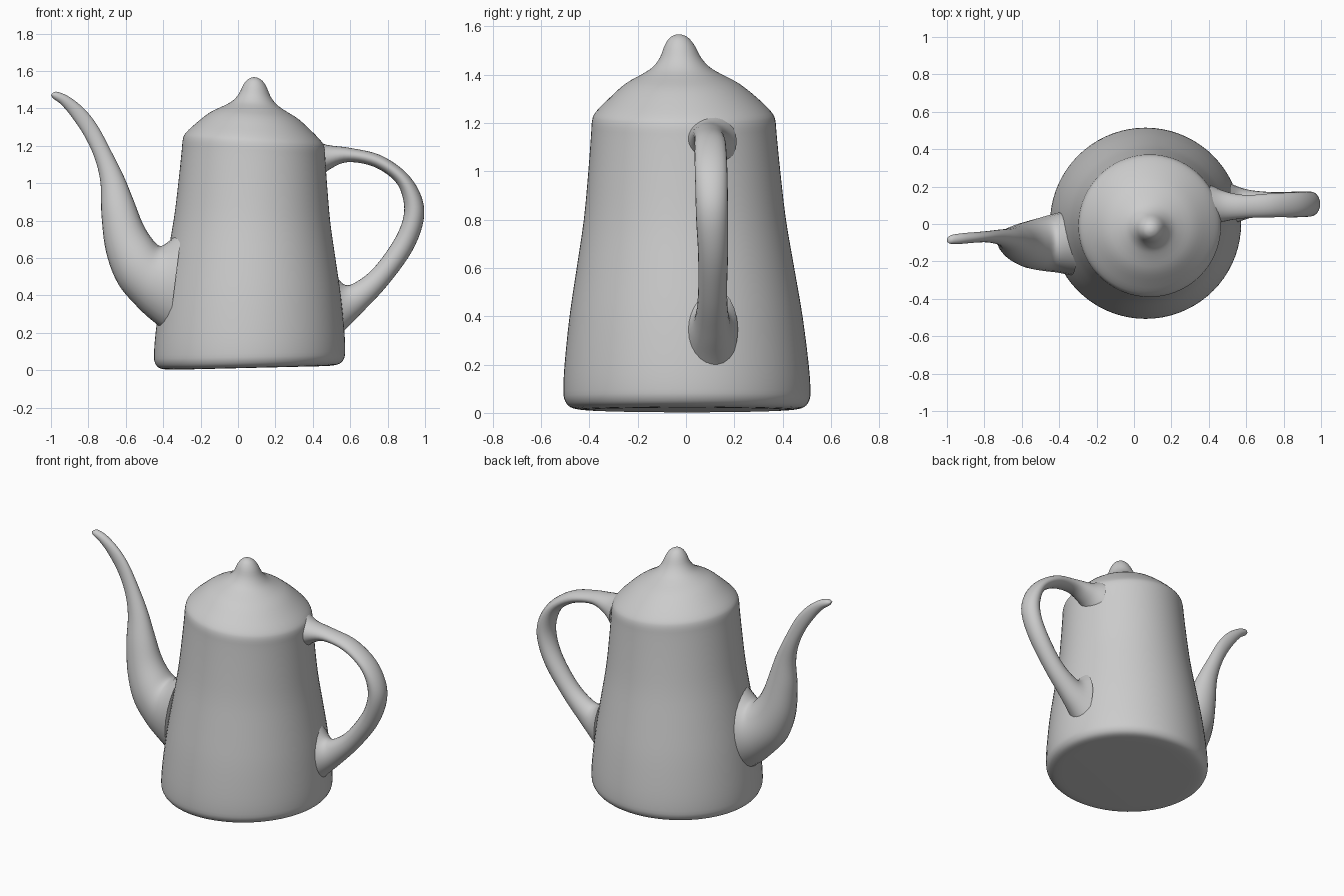
import bpy
import math


def smooth_rows(rows, steps):
    """Catmull-Rom interpolation through rows of numbers."""
    out = []
    last = len(rows) - 1
    for i in range(last):
        a, b, c, d = (rows[max(i - 1, 0)], rows[i], rows[i + 1], rows[min(i + 2, last)])
        for s in range(steps):
            t = s / steps
            out.append([0.5 * (2 * q + (r - p) * t + (2 * p - 5 * q + 4 * r - w) * t * t
                               + (3 * q - p - 3 * r + w) * t ** 3)
                        for p, q, r, w in zip(a, b, c, d)])
    out.append(list(rows[-1]))
    return out


def skin(name, rings):
    """Closed surface through equally sized rings of points."""
    n = len(rings[0])
    verts = [p for ring in rings for p in ring]
    faces = [(k * n + i, k * n + (i + 1) % n, (k + 1) * n + (i + 1) % n, (k + 1) * n + i)
             for k in range(len(rings) - 1) for i in range(n)]
    faces += [tuple(reversed(range(n))), tuple(range(len(verts) - n, len(verts)))]
    mesh = bpy.data.meshes.new(name)
    mesh.from_pydata(verts, [], faces)
    obj = bpy.data.objects.new(name, mesh)
    bpy.context.collection.objects.link(obj)
    bpy.ops.object.select_all(action='DESELECT')
    obj.select_set(True)
    bpy.context.view_layer.objects.active = obj
    bpy.ops.object.mode_set(mode='EDIT')
    bpy.ops.mesh.select_all(action='SELECT')
    bpy.ops.mesh.normals_make_consistent(inside=False)
    bpy.ops.object.mode_set(mode='OBJECT')
    bpy.ops.object.shade_smooth_by_angle(angle=math.radians(50))
    return obj


def body_ring(z, r, n=72):
    """Slightly leaning, slightly tilted circle."""
    cx, cy = 0.06 + 0.02 * z, 0.005 - 0.012 * z - 0.06 * max(0, z - 1.3)
    tilt = 0.025 - 0.075 * z
    ring = []
    for i in range(n):
        a = 2 * math.pi * i / n
        dx = r * math.cos(a)
        ring.append((cx + dx, cy + r * math.sin(a), z + tilt * dx))
    return ring


def limb(name, sections, steps=5, n=24):
    """Tube from sections: outer x, z, inner x, z, centre y, half depth."""
    rings = []
    for ox, oz, ix, iz, y, h in smooth_rows(sections, steps):
        ring = []
        for i in range(n):
            a = 2 * math.pi * i / n
            t = 0.5 + 0.5 * math.cos(a)
            ring.append((ix + (ox - ix) * t, y + h * math.sin(a), iz + (oz - iz) * t))
        rings.append(ring)
    return skin(name, rings)


# Body with domed top and knob: height, radius
profile = [(0.012, 0.40), (0.015, 0.45), (0.025, 0.485), (0.05, 0.505), (0.09, 0.511),
           (0.2, 0.505), (0.4, 0.482), (0.6, 0.45), (0.8, 0.418), (1.0, 0.397),
           (1.15, 0.384), (1.21, 0.379), (1.245, 0.363), (1.3, 0.308), (1.36, 0.237),
           (1.4, 0.165), (1.43, 0.118), (1.47, 0.085), (1.52, 0.062), (1.55, 0.04),
           (1.563, 0.018), (1.566, 0.004)]
skin("pot_body", [body_ring(z, r) for z, r in smooth_rows(profile, 3)])

# Curved spout, broad at the root and thin at the tip
limb("spout", [
    (-0.37, 0.20, -0.30, 0.75, -0.10, 0.175),
    (-0.44, 0.25, -0.375, 0.685, -0.10, 0.16),
    (-0.53, 0.33, -0.42, 0.665, -0.105, 0.147),
    (-0.64, 0.46, -0.465, 0.71, -0.11, 0.128),
    (-0.705, 0.63, -0.51, 0.785, -0.105, 0.105),
    (-0.73, 0.83, -0.555, 0.90, -0.095, 0.08),
    (-0.735, 1.00, -0.61, 1.035, -0.08, 0.055),
    (-0.765, 1.13, -0.675, 1.165, -0.07, 0.04),
    (-0.82, 1.25, -0.75, 1.305, -0.068, 0.03),
    (-0.89, 1.355, -0.82, 1.395, -0.072, 0.028),
    (-0.945, 1.42, -0.90, 1.46, -0.078, 0.028),
    (-0.985, 1.45, -0.965, 1.488, -0.083, 0.024),
    (-1.0, 1.47, -0.992, 1.482, -0.086, 0.012)])

# Loop handle, flared where it meets the body
limb("handle", [
    (0.40, 1.235, 0.42, 1.01, 0.10, 0.11),
    (0.475, 1.205, 0.485, 1.07, 0.095, 0.082),
    (0.60, 1.188, 0.585, 1.112, 0.093, 0.062),
    (0.76, 1.15, 0.725, 1.088, 0.10, 0.064),
    (0.90, 1.055, 0.84, 1.01, 0.103, 0.067),
    (0.98, 0.93, 0.885, 0.905, 0.106, 0.067),
    (0.992, 0.80, 0.88, 0.80, 0.108, 0.066),
    (0.93, 0.635, 0.825, 0.68, 0.112, 0.062),
    (0.80, 0.455, 0.72, 0.54, 0.11, 0.06),
    (0.67, 0.315, 0.62, 0.465, 0.108, 0.07),
    (0.585, 0.23, 0.565, 0.46, 0.105, 0.088),
    (0.53, 0.17, 0.51, 0.52, 0.105, 0.11)])
